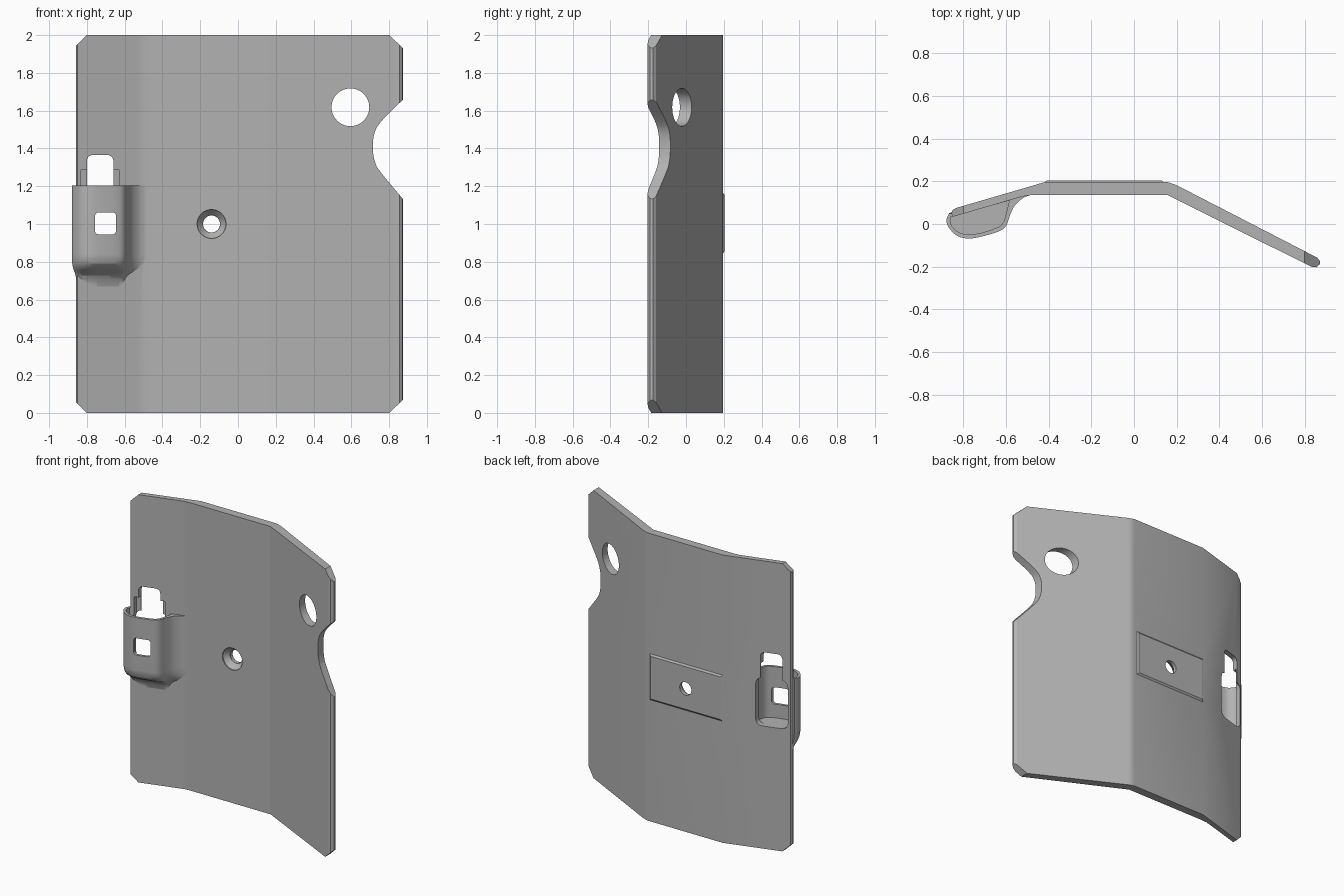
import bpy, bmesh, math

if "Cube" in bpy.data.objects:
    bpy.data.objects.remove(bpy.data.objects["Cube"])

metal = bpy.data.materials.new("plain grey")
metal.diffuse_color = (0.45, 0.45, 0.45, 1)
metal.use_nodes = True
metal.node_tree.nodes["Principled BSDF"].inputs["Base Color"].default_value = metal.diffuse_color


def loft(name, rings):
    """Solid skinned through equal rings of 3D points, capped at both ends."""
    bm = bmesh.new()
    rows = [[bm.verts.new(p) for p in ring] for ring in rings]
    n = len(rows[0])
    for a, b in zip(rows, rows[1:]):
        for i in range(n):
            bm.faces.new((a[i], a[(i + 1) % n], b[(i + 1) % n], b[i]))
    bm.faces.new(rows[0][::-1])
    bm.faces.new(rows[-1])
    bmesh.ops.recalc_face_normals(bm, faces=bm.faces)
    me = bpy.data.meshes.new(name)
    bm.to_mesh(me)
    bm.free()
    me.materials.append(metal)
    ob = bpy.data.objects.new(name, me)
    bpy.context.collection.objects.link(ob)
    return ob


def prism_z(name, pts, z0, z1):
    return loft(name, [[(x, y, z) for x, y in pts] for z in (z0, z1)])


def prism_y(name, pts, y0, y1):
    return loft(name, [[(x, y, z) for x, z in pts] for y in (y0, y1)])


def combine(target, tool, op):
    mod = target.modifiers.new("bool", 'BOOLEAN')
    mod.operation, mod.object, mod.solver = op, tool, 'EXACT'
    bpy.context.view_layer.objects.active = target
    bpy.ops.object.modifier_apply(modifier=mod.name)
    bpy.data.objects.remove(tool)


def spline(pts, steps=5):
    """Smooth open curve through 2D points."""
    out = []
    p = [pts[0]] + pts + [pts[-1]]
    for a, b, c, d in zip(p, p[1:], p[2:], p[3:]):
        for s in range(steps):
            t = s / steps
            out.append(tuple(0.5 * (2 * b[k] + (c[k] - a[k]) * t
                       + (2 * a[k] - 5 * b[k] + 4 * c[k] - d[k]) * t * t
                       + (3 * b[k] - a[k] - 3 * c[k] + d[k]) * t ** 3) for k in (0, 1)))
    return out + [pts[-1]]


def rounded(x0, x1, z0, z1, r):
    """Rectangle outline with round corners."""
    pts = []
    for cx, cz, a0 in ((x1 - r, z1 - r, 0), (x0 + r, z1 - r, 90),
                       (x0 + r, z0 + r, 180), (x1 - r, z0 + r, 270)):
        for i in range(6):
            a = math.radians(a0 + i * 18)
            pts.append((cx + r * math.cos(a), cz + r * math.sin(a)))
    return pts


def circle(cx, cz, r, n=48):
    return [(cx + r * math.cos(i * math.tau / n), cz + r * math.sin(i * math.tau / n))
            for i in range(n)]


def wing_front(x):
    return 0.135 + 0.29 * min(x + 0.5, 0)


# bent plate: plan profile pulled up to full height
profile = [(-0.835, 0.075), (-0.85, 0.066), (-0.857, 0.05), (-0.85, 0.034),
           (-0.54, 0.124), (-0.5, 0.134), (-0.46, 0.137), (0.155, 0.137),
           (0.835, -0.202), (0.855, -0.203), (0.871, -0.19), (0.873, -0.175),
           (0.86, -0.158), (0.2, 0.182), (0.16, 0.196), (-0.42, 0.196)]
plate = prism_z("bent_plate", profile, 0, 2)

# face outline: clipped corners and edge notch
notch = spline([(0.875, 1.13), (0.755, 1.275), (0.725, 1.33), (0.714, 1.40),
                (0.722, 1.48), (0.76, 1.545), (0.875, 1.66)])
outline = ([(-0.8, -0.1), (-0.8, 0), (-0.86, 0.06), (-0.86, 1.94), (-0.8, 2), (-0.8, 2.1),
            (0.8, 2.1), (0.8, 2), (0.875, 1.93)] + notch[::-1]
           + [(0.875, 0.07), (0.8, 0), (0.8, -0.1)])
combine(plate, prism_y("outline_tool", outline, -0.5, 0.5), 'INTERSECT')

# raised pad on the back, with bevelled border
combine(plate, loft("back_pad", [[(x, y, z) for x, z in
        ((-0.42 + d, 0.845 + d), (0.14 - d, 0.845 + d), (0.14 - d, 1.165 - d), (-0.42 + d, 1.165 - d))]
        for y, d in ((0.17, 0), (0.196, 0), (0.205, 0.012))]), 'UNION')

# pocket bulge, open at the top and blended into the plate at the bottom
section = [(-0.85, 0.05)] + spline([
    (-0.868, 0.05), (-0.88, 0.015), (-0.865, -0.022), (-0.83, -0.055), (-0.78, -0.068),
    (-0.72, -0.06), (-0.635, -0.035), (-0.6, -0.008), (-0.582, 0.04),
    (-0.56, 0.085), (-0.52, 0.122), (-0.47, 0.14)]) + [(-0.47, 0.155)]
rings = []
for z, f in ((1.205, 1), (0.84, 1), (0.815, 0.98), (0.79, 0.92), (0.77, 0.8), (0.755, 0.65),
             (0.742, 0.48), (0.727, 0.33), (0.705, 0.23), (0.67, 0.16)):
    ring = []
    for x, y in section:
        sx = -0.7 + (x + 0.7) * (1 - 0.17 * (1 - f))
        base = wing_front(x) + 0.025
        ring.append((sx, wing_front(sx) + 0.025 + (y - base) * f, z))
    rings.append(ring)
combine(plate, loft("pocket", rings), 'UNION')

# pocket cavity
cavity = spline([(-0.858, 0.034), (-0.862, 0.01), (-0.848, -0.017), (-0.82, -0.04),
                 (-0.775, -0.049), (-0.72, -0.042), (-0.645, -0.018), (-0.615, 0.005),
                 (-0.6, 0.05), (-0.585, 0.11)], 4)
combine(plate, prism_z("cavity_tool", cavity, 0.85, 1.3), 'DIFFERENCE')

# stepped recess, clip slot, rear opening, pocket window and round holes
recess = [(-0.83, 1.0), (-0.63, 1.0), (-0.63, 1.285), (-0.83, 1.285)]
combine(plate, loft("recess_tool", [[(x, wing_front(x) + d, z) for x, z in recess]
                                    for d in (-0.04, 0.03)]), 'DIFFERENCE')
for pts, y0, y1 in ((rounded(-0.80, -0.66, 1.0, 1.365, 0.03), 0.015, 0.4),
                    (rounded(-0.835, -0.63, 0.852, 1.185, 0.04), 0.012, 0.4),
                    (rounded(-0.757, -0.645, 0.945, 1.062, 0.02), -0.3, 0.02),
                    (circle(0.595, 1.618, 0.1), -0.5, 0.5),
                    (circle(-0.14, 1.0, 0.045), 0.0, 0.5)):
    combine(plate, prism_y("hole_tool", pts, y0, y1), 'DIFFERENCE')

# countersink
combine(plate, loft("countersink_tool", [[(x, y, z) for x, z in circle(-0.14, 1.0, r)]
        for y, r in ((0.1, 0.078), (0.145, 0.076), (0.18, 0.046))]), 'DIFFERENCE')

# keep edges sharp, curves smooth
bpy.ops.object.select_all(action='DESELECT')
plate.select_set(True)
bpy.context.view_layer.objects.active = plate
bpy.ops.object.shade_smooth_by_angle(angle=math.radians(22))
wn = plate.modifiers.new("weighted", 'WEIGHTED_NORMAL')
wn.keep_sharp = True
